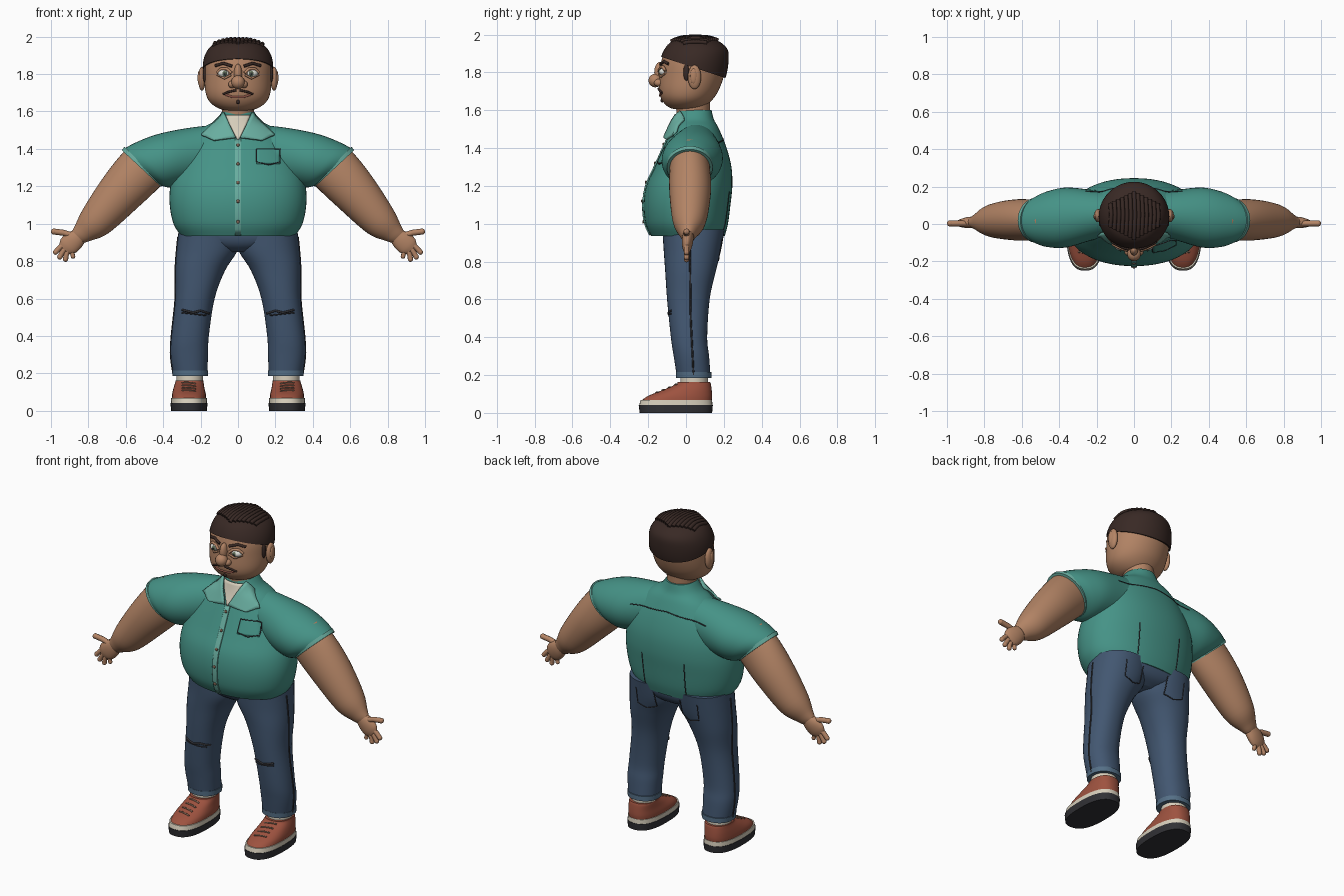
import bpy, bmesh, math
from mathutils import Vector, Matrix
from mathutils.bvhtree import BVHTree

if "Cube" in bpy.data.objects:
    bpy.data.objects.remove(bpy.data.objects["Cube"])

TREES = {}
FRONT, BACK, SIDE, TOP = (Vector(d) for d in ((0, 1, 0), (0, -1, 0), (-1, 0, 0), (0, 0, -1)))


def material(name, rgb):
    m = bpy.data.materials.new(name)
    m.diffuse_color = (*rgb, 1)
    m.use_nodes = True
    m.node_tree.nodes["Principled BSDF"].inputs["Base Color"].default_value = m.diffuse_color
    return m


SKIN = material("skin", (.45, .23, .13))
TEAL = material("shirt_teal", (.06, .29, .24))
LIGHT = material("collar_teal", (.14, .42, .35))
DENIM = material("denim", (.055, .095, .165))
CUFF = material("denim_light", (.09, .16, .24))
HAIR = material("hair_brown", (.04, .022, .018))
CREAM = material("cream", (.68, .62, .5))
SHOE = material("shoe_leather", (.34, .085, .05))
DARK = material("dark", (.03, .03, .035))
BUTTON = material("button_brown", (.2, .12, .08))
WHITE = material("eye_white", (.75, .75, .7))
IRIS = material("iris", (.12, .17, .1))
LIP = material("lip", (.3, .1, .07))


def setup(ob, mat, mirror):
    ob.data.materials.clear()
    ob.data.materials.append(mat)
    if mirror:
        ob.modifiers.new("mirror", 'MIRROR')
    select(ob)
    bpy.ops.object.shade_smooth_by_angle(angle=math.radians(50))
    return ob


def select(ob):
    bpy.ops.object.select_all(action='DESELECT')
    ob.select_set(True)
    bpy.context.view_layer.objects.active = ob


def add(name, bm, mat, mirror=False):
    bmesh.ops.recalc_face_normals(bm, faces=bm.faces)
    TREES[name] = BVHTree.FromBMesh(bm)
    me = bpy.data.meshes.new(name)
    bm.to_mesh(me)
    bm.free()
    ob = bpy.data.objects.new(name, me)
    bpy.context.collection.objects.link(ob)
    return setup(ob, mat, mirror)


def loft(secs, n=40, steps=5, e=2.0):
    """Smooth skin over elliptical sections (x, y, z, a, b, tilt about y)."""
    rows, last = [], len(secs) - 1
    for i in range(last):
        p = [secs[max(0, min(last, i + k))] for k in (-1, 0, 1, 2)]
        for s in range(steps + (i == last - 1)):
            t = s / steps
            rows.append([.5 * (2 * q1 + (q2 - q0) * t + (2 * q0 - 5 * q1 + 4 * q2 - q3) * t * t
                               + (3 * q1 - q0 - 3 * q2 + q3) * t ** 3) for q0, q1, q2, q3 in zip(*p)])
    bm, rings = bmesh.new(), []
    for x, y, z, a, b, t in rows:
        t, ring = math.radians(t), []
        for k in range(n):
            c, s = math.cos(k * math.tau / n), math.sin(k * math.tau / n)
            c, s = (math.copysign(abs(v) ** (2 / e), v) for v in (c, s))
            ring.append(bm.verts.new((x + a * c * math.cos(t), y + b * s, z - a * c * math.sin(t))))
        rings.append(ring)
    for r, q in zip(rings, rings[1:]):
        for k in range(n):
            bm.faces.new((r[k], r[(k + 1) % n], q[(k + 1) % n], q[k]))
    bm.faces.new(rings[0])
    bm.faces.new(rings[-1])
    return bm


def stack(rows):
    """Level sections given as (z, half width, y front, y back, [x centre])."""
    return [((r[4] if len(r) > 4 else 0), (r[2] + r[3]) / 2, r[0], r[1], (r[3] - r[2]) / 2, 0) for r in rows]


def ball(name, loc, size, mat, mirror=False):
    bm = bmesh.new()
    bmesh.ops.create_uvsphere(bm, u_segments=24, v_segments=14, radius=1,
                              matrix=Matrix.Translation(loc) @ Matrix.Diagonal((*size, 1)))
    return add(name, bm, mat, mirror)


def project(targets, p, d, off):
    hits = []
    for t in targets.split():
        h = TREES[t].ray_cast(p - d * 3, d)
        if h[0]:
            hits.append((h[3], h[0]))
    q = min(hits, key=lambda h: h[0])[1] if hits else TREES[targets.split()[0]].find_nearest(p)[0]
    return q - d * off


def tube(name, pts, r, mat, mirror=False):
    cu = bpy.data.curves.new(name, 'CURVE')
    cu.dimensions, cu.bevel_depth, cu.bevel_resolution, cu.use_fill_caps = '3D', r, 2, True
    sp = cu.splines.new('POLY')
    sp.points.add(len(pts) - 1)
    for q, p in zip(sp.points, pts):
        q.co = (*p, 1)
    ob = bpy.data.objects.new(name, cu)
    bpy.context.collection.objects.link(ob)
    select(ob)
    bpy.ops.object.convert(target='MESH')
    return setup(bpy.context.object, mat, mirror)


def line(name, targets, pts, r, mat, d=FRONT, mirror=True, off=0):
    pts = [Vector(p) for p in pts]
    path = [p.lerp(q, i / 8) for p, q in zip(pts, pts[1:]) for i in range(8)] + [pts[-1]]
    return tube(name, [project(targets, p, d, off) for p in path], r, mat, mirror)


def patch(name, targets, corners, off, thick, mat, mirror=False, n=8):
    a, b, c, d = (Vector((x, 0, z)) for x, z in corners)
    bm = bmesh.new()
    v = [[bm.verts.new(project(targets, a.lerp(b, i / n).lerp(d.lerp(c, i / n), j / n), FRONT, off))
          for i in range(n + 1)] for j in range(n + 1)]
    for j in range(n):
        for i in range(n):
            bm.faces.new((v[j][i], v[j][i + 1], v[j + 1][i + 1], v[j + 1][i]))
    ob = add(name, bm, mat, mirror)
    m = ob.modifiers.new("thickness", 'SOLIDIFY')
    m.thickness, m.offset = thick, 0
    return ob


# shirt
add("shirt_body", loft(stack([(.935, .305, -.185, .205), (1.0, .345, -.215, .222), (1.1, .365, -.225, .235),
    (1.2, .362, -.21, .245), (1.3, .335, -.165, .24), (1.4, .285, -.12, .215), (1.5, .205, -.075, .175),
    (1.55, .125, -.058, .148), (1.6, .085, -.045, .135)]), n=56, e=2.15), TEAL)
add("shirt_sleeve", loft([(.05, .06, 1.4, .13, .11, -90), (.2, .05, 1.375, .145, .13, -88),
    (.36, .035, 1.345, .147, .16, -75), (.46, .025, 1.315, .147, .148, -55), (.513, .02, 1.3, .141, .12, -43)]),
    TEAL, True)
add("sleeve_hem", loft([(.503, .02, 1.31, .145, .124, -44), (.517, .02, 1.296, .143, .121, -43)], steps=1), LIGHT, True)
SHIRT = "shirt_body shirt_sleeve"
patch("undershirt", "shirt_body", [(-.07, 1.58), (.07, 1.58), (.004, 1.45), (-.004, 1.45)], .008, .006, CREAM)
patch("collar_flap", SHIRT, [(.075, 1.595), (.195, 1.475), (.13, 1.445), (.012, 1.46)], .022, .012, LIGHT, True)
patch("button_placket", "shirt_body", [(-.016, 1.45), (.016, 1.45), (.016, .94), (-.016, .94)], .003, .008, LIGHT, n=16)
for z in (1.42, 1.32, 1.22, 1.12, 1.01):
    ball("button", project("shirt_body", Vector((0, 0, z)), FRONT, .009), (.009, .005, .009), BUTTON)
patch("chest_pocket", SHIRT, [(.1, 1.4), (.225, 1.4), (.225, 1.32), (.1, 1.32)], .003, .008, TEAL)
line("pocket_seam", SHIRT, [(.1, 0, 1.4), (.225, 0, 1.4), (.225, 0, 1.33), (.165, 0, 1.315), (.1, 0, 1.33), (.1, 0, 1.4)],
     .003, DARK, mirror=False, off=.006)
line("back_yoke_seam", SHIRT, [(0, 0, 1.45), (.26, 0, 1.42)], .003, DARK, BACK)
line("back_pleat", "shirt_body", [(.14, 0, .96), (.145, 0, 1.17)], .003, DARK, BACK)

# arms and hands
add("arm", loft([(.44, .02, 1.36, .12, .095, -45), (.515, .02, 1.29, .134, .107, -43), (.63, .022, 1.165, .122, .11, -42),
    (.76, .018, 1.015, .094, .088, -44), (.83, .012, .95, .058, .048, -45), (.855, .01, .93, .045, .032, -45)]), SKIN, True)
add("palm", loft([(.845, .01, .938, .042, .03, -45), (.88, .008, .908, .055, .03, -45), (.91, .005, .88, .053, .024, -45),
    (.93, .003, .862, .035, .014, -45)], n=24), SKIN, True)
digits = [("thumb", (.88, .935), (.935, .952), (.984, .958), .016), ("index_finger", (.92, .9), (.955, .87), (.975, .848), .014),
          ("middle_finger", (.915, .885), (.94, .845), (.953, .822), .014), ("ring_finger", (.9, .875), (.918, .835), (.922, .81), .014),
          ("little_finger", (.88, .875), (.887, .845), (.882, .825), .012)]
for name, p, q, t, r in digits:
    tube(name, [(x, .003, z) for x, z in (p, q, t)], r, SKIN, True)
    ball(name + "_tip", (t[0], .003, t[1]), (r, r, r), SKIN, True)

# trousers
add("trouser_leg", loft(stack([(.19, .09, -.048, .13, .255), (.3, .1, -.065, .122, .26), (.4, .1, -.08, .112, .256),
    (.6, .105, -.1, .125, .23), (.75, .133, -.11, .158, .202), (.86, .163, -.118, .185, .165), (.97, .162, -.125, .205, .155)]),
    e=2.2), DENIM, True)
add("trouser_hips", loft(stack([(.85, .08, -.06, .12), (.88, .22, -.1, .17), (.92, .305, -.12, .195), (.98, .31, -.125, .205)]),
    e=2.3), DENIM)
add("trouser_cuff", loft(stack([(.185, .094, -.052, .134, .255), (.215, .096, -.053, .134, .256)]), steps=1, e=2.2), CUFF, True)
line("side_seam", "trouser_leg", [(0, .02, .93), (0, .025, .5), (0, .04, .2)], .005, DARK, SIDE)
line("knee_tear", "trouser_leg", [(.155, 0, .52), (.2, 0, .535), (.24, 0, .525), (.3, 0, .54)], .006, DARK)
line("knee_tear_lower", "trouser_leg", [(.17, 0, .51), (.3, 0, .525)], .004, DARK)
line("back_pocket", "trouser_leg trouser_hips", [(.09, 0, .92), (.09, 0, .82), (.15, 0, .8), (.21, 0, .82), (.21, 0, .92)],
     .003, DARK, BACK)

# socks and shoes
add("sock", loft(stack([(.12, .07, -.03, .115, .258), (.2, .072, -.03, .115, .258)])), CREAM, True)
add("shoe_sole", loft(stack([(0, .096, -.245, .138, .262), (.042, .099, -.25, .142, .262)]), steps=1, e=2.5), DARK, True)
add("shoe_midsole", loft(stack([(.042, .097, -.247, .14, .262), (.068, .095, -.24, .138, .262)]), steps=1, e=2.5), CREAM, True)
add("shoe_upper", loft(stack([(.066, .092, -.235, .136, .262), (.09, .09, -.2, .138, .262), (.12, .083, -.125, .136, .262),
    (.15, .076, -.055, .132, .26), (.162, .074, -.045, .128, .26)]), e=2.4), SHOE, True)
for i in range(4):
    y = -.16 + i * .033
    line("shoe_lace", "shoe_upper", [(.225, y, 0), (.3, y + .012, 0)], .005, BUTTON, TOP)

# neck and head
add("neck", loft(stack([(1.5, .08, -.04, .12), (1.68, .09, -.06, .13)])), SKIN)
add("head", loft(stack([(1.603, .04, -.04, .06), (1.615, .1, -.09, .095), (1.65, .15, -.125, .135), (1.7, .173, -.142, .17),
    (1.78, .18, -.14, .2), (1.86, .179, -.13, .21), (1.92, .155, -.105, .19), (1.97, .08, -.03, .12)]), n=48), SKIN)
ball("ear", (.193, .045, 1.775), (.02, .035, .064), SKIN, True)
ball("ear_inner", (.207, .04, 1.78), (.009, .018, .04), SKIN, True)
ball("nose_bridge", (0, -.138, 1.8), (.022, .03, .055), SKIN)
ball("nose_tip", (0, -.162, 1.757), (.036, .036, .036), SKIN)
ball("nostril", (.032, -.145, 1.745), (.02, .024, .02), SKIN, True)
ball("eye", (.074, -.108, 1.803), (.034, .034, .024), WHITE, True)
ball("iris", (.072, -.136, 1.803), (.013, .008, .014), IRIS, True)
ball("pupil", (.072, -.142, 1.803), (.006, .004, .007), DARK, True)
line("upper_eyelid", "head", [(.035, 0, 1.806), (.06, 0, 1.828), (.09, 0, 1.828), (.112, 0, 1.808)], .008, SKIN, off=.008)
line("lower_eyelid", "head", [(.038, 0, 1.795), (.072, 0, 1.777), (.11, 0, 1.797)], .006, SKIN, off=.006)
line("eyebrow", "head", [(.032, 0, 1.842), (.08, 0, 1.858), (.12, 0, 1.845)], .008, HAIR, off=.003)
line("moustache", "head", [(.008, 0, 1.714), (.05, 0, 1.705), (.08, 0, 1.692)], .006, HAIR, off=.003)
line("mouth", "head", [(-.065, 0, 1.69), (-.03, 0, 1.678), (.03, 0, 1.678), (.065, 0, 1.69)], .006, LIP, mirror=False)
ball("chin_tuft", project("head", Vector((0, 0, 1.652)), FRONT, 0), (.009, .008, .012), HAIR)

# hair cap cut along the sloping hairline, with combed strands
bm = loft(stack([(1.7, .178, -.147, .18), (1.78, .187, -.147, .212), (1.86, .187, -.138, .225), (1.92, .168, -.115, .22),
    (1.96, .13, -.08, .18), (1.982, .065, -.02, .12), (1.986, .01, .04, .06)]), n=48)
bmesh.ops.bisect_plane(bm, geom=bm.verts[:] + bm.edges[:] + bm.faces[:], plane_co=(0, -.14, 1.885),
                       plane_no=(0, .33, 1), clear_inner=True)
bmesh.ops.holes_fill(bm, edges=[ed for ed in bm.edges if ed.is_boundary])
add("hair_cap", bm, HAIR)
for i in range(-6, 7):
    x, k = i * .021, 1 - abs(i) / 12
    line("hair_strand", "hair_cap", [(x, .05 - .13 * k, 0), (x + .005, .05, 0), (x, .05 + .12 * k, 0)], .0115, HAIR,
         TOP, False, .002)
ball("sideburn", (.176, .002, 1.8), (.012, .016, .045), HAIR, True)
